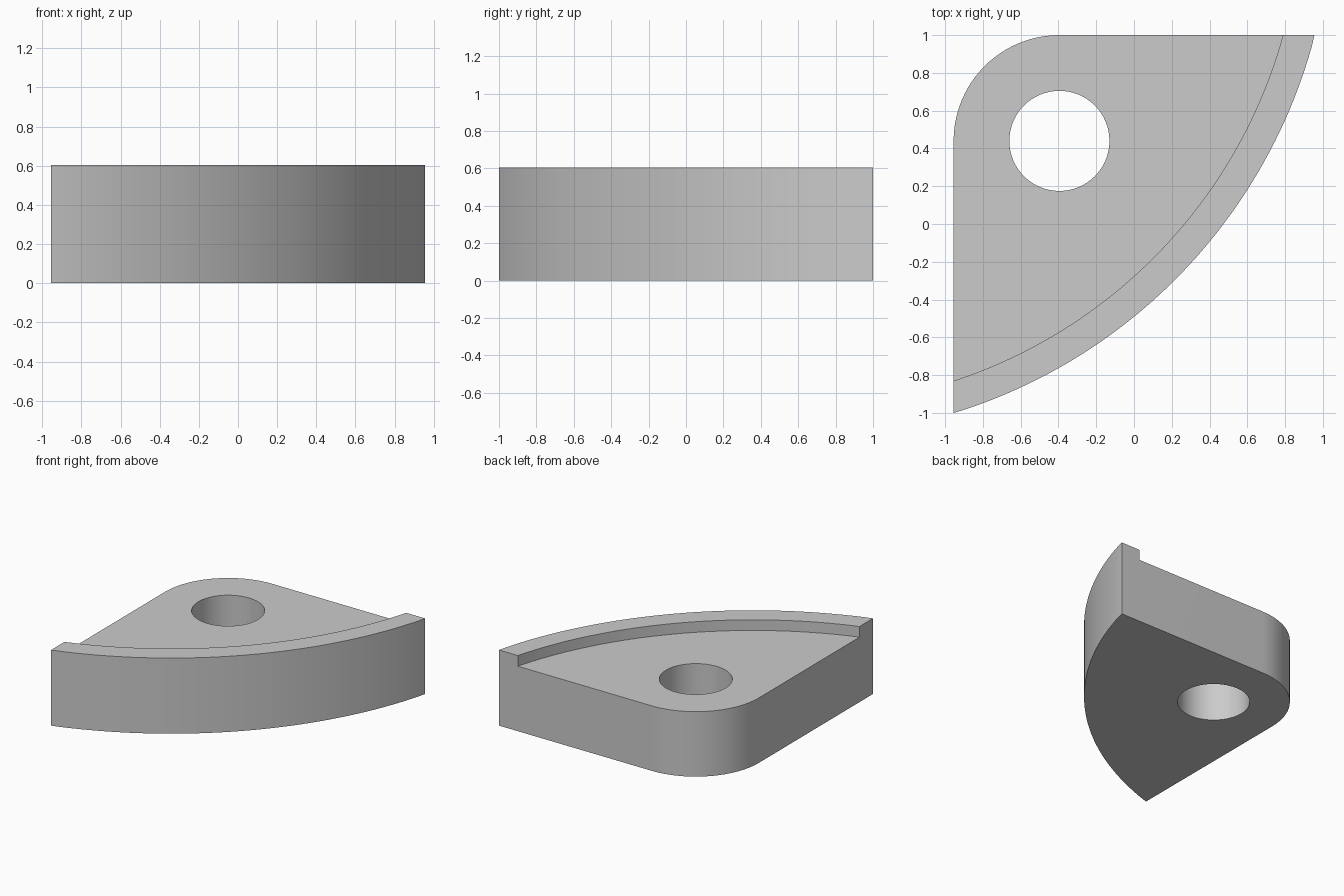
import bpy, bmesh, math
from mathutils import Vector

cube = bpy.data.objects.get("Cube")
if cube:
    bpy.data.objects.remove(cube, do_unlink=True)

HX, HY = 0.955, 1.0            # half width and half depth
HEIGHT, FLOOR = 0.605, 0.52    # rim top and recessed top
PIVOT = Vector((-0.395, 0.44))  # shared centre of hole and rounded corner
CORNER_R, HOLE_R = 0.56, 0.265
ARC_C = Vector((-1.79, 1.711))  # shared centre of both large arcs
OUTER_R, INNER_R = 2.838, 2.675

grey = bpy.data.materials.new("plain grey")
grey.use_nodes = True
grey.diffuse_color = (0.6, 0.6, 0.6, 1)
grey.node_tree.nodes["Principled BSDF"].inputs["Base Color"].default_value = (0.6, 0.6, 0.6, 1)


def arc(centre, radius, start, end, steps):
    angles = [start + (end - start) * i / steps for i in range(steps + 1)]
    return [centre + radius * Vector((math.cos(a), math.sin(a))) for a in angles]


def prism(name, points, bottom, top):
    """Extrude a closed outline into a solid."""
    bm = bmesh.new()
    face = bm.faces.new([bm.verts.new((p.x, p.y, bottom)) for p in points])
    ext = bmesh.ops.extrude_face_region(bm, geom=[face], use_keep_orig=True)
    verts = [v for v in ext["geom"] if isinstance(v, bmesh.types.BMVert)]
    bmesh.ops.translate(bm, verts=verts, vec=(0, 0, top - bottom))
    bmesh.ops.recalc_face_normals(bm, faces=bm.faces)
    mesh = bpy.data.meshes.new(name)
    bm.to_mesh(mesh)
    bm.free()
    mesh.materials.append(grey)
    obj = bpy.data.objects.new(name, mesh)
    bpy.context.collection.objects.link(obj)
    return obj


# Body outline: long front curve, then back edge, rounded corner and side
low = Vector((-HX, -HY)) - ARC_C
high = Vector((HX, HY)) - ARC_C
outline = arc(ARC_C, OUTER_R, math.atan2(low.y, low.x), math.atan2(high.y, high.x), 48)
outline[0], outline[-1] = Vector((-HX, -HY)), Vector((HX, HY))
outline += arc(PIVOT, CORNER_R, math.pi / 2, math.pi, 24)
body = prism("corner_bracket", outline, 0, HEIGHT)

# Cutters: through hole, and the recess that leaves the curved rim
cutters = [
    prism("hole_cutter", arc(PIVOT, HOLE_R, 0, math.tau, 64)[:-1], -0.2, 1),
    prism("recess_cutter", arc(ARC_C, INNER_R, 0, math.tau, 288)[:-1], FLOOR, 1),
]
bpy.ops.object.select_all(action='DESELECT')
bpy.context.view_layer.objects.active = body
body.select_set(True)
for cutter in cutters:
    cutter.hide_render = True
    mod = body.modifiers.new(cutter.name, 'BOOLEAN')
    mod.operation = 'DIFFERENCE'
    mod.solver = 'EXACT'
    mod.object = cutter
    bpy.ops.object.modifier_apply(modifier=mod.name)
    bpy.data.objects.remove(cutter, do_unlink=True)

bpy.ops.object.shade_smooth_by_angle(angle=math.radians(30))
